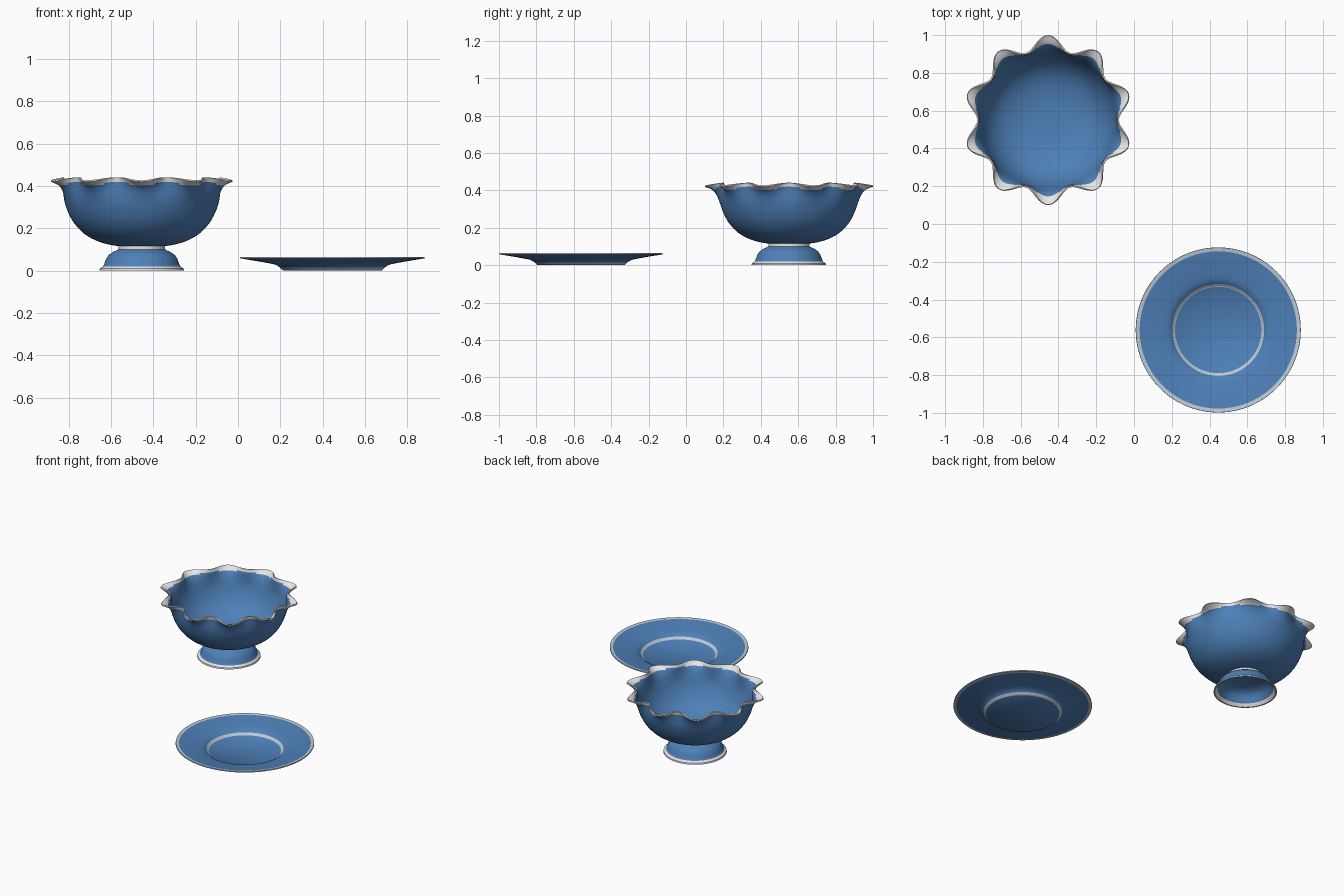
import bpy, bmesh, math
from mathutils import Vector

if "Cube" in bpy.data.objects:
    bpy.data.objects.remove(bpy.data.objects["Cube"])


def material(name, rgb):
    m = bpy.data.materials.new(name)
    m.diffuse_color = (*rgb, 1)
    m.use_nodes = True
    m.node_tree.nodes["Principled BSDF"].inputs["Base Color"].default_value = m.diffuse_color
    return m


BLUE = material("glaze_blue", (0.075, 0.215, 0.48))
WHITE = material("trim_white", (0.8, 0.8, 0.8))
PALE = material("trim_pale_blue", (0.5, 0.59, 0.68))


def smooth_profile(pts, n):
    """Catmull-Rom subdivision of (r, z, weight, colour) points."""
    out = []
    for i in range(len(pts) - 1):
        p = [Vector(pts[max(0, min(len(pts) - 1, i + k))][:3]) for k in (-1, 0, 1, 2)]
        for s in range(n):
            t = s / n
            v = 0.5 * (2 * p[1] + (p[2] - p[0]) * t
                       + (2 * p[0] - 5 * p[1] + 4 * p[2] - p[3]) * t * t
                       + (3 * p[1] - p[0] - 3 * p[2] + p[3]) * t ** 3)
            out.append((max(v.x, 0), v.y, max(v.z, 0), pts[i][3]))
    return out + [pts[-1]]


def revolve(name, pts, centre, trim, thickness=0, seg=160):
    """Lathe (r, z, ruffle weight, colour); colour applies to the next band."""
    bm = bmesh.new()
    rings = []
    for r, z, w, _ in pts:
        ring = []
        for j in range(seg):
            a = 2 * math.pi * j / seg
            wave = -math.cos(10 * a) * w          # ten lobes
            rr = r + 0.0375 * wave if r > 0 else 0
            ring.append(bm.verts.new((rr * math.cos(a), rr * math.sin(a), z - 0.01 * wave)))
        rings.append(ring)
    for i in range(len(rings) - 1):
        for j in range(seg):
            k = (j + 1) % seg
            f = bm.faces.new((rings[i][j], rings[i][k], rings[i + 1][k], rings[i + 1][j]))
            f.material_index = pts[i][3]
            # trim is narrower in the valleys between lobes
            first = pts[i][3] and not pts[i - 1][3]
            if first and pts[i][2] > 0 and math.cos(20 * math.pi * (j + 0.5) / seg) > 0:
                f.material_index = 0
    bmesh.ops.remove_doubles(bm, verts=bm.verts, dist=1e-5)
    me = bpy.data.meshes.new(name)
    bm.to_mesh(me)
    bm.free()
    me.materials.append(BLUE)
    me.materials.append(trim)
    ob = bpy.data.objects.new(name, me)
    ob.location = (*centre, 0)
    bpy.context.collection.objects.link(ob)
    bpy.ops.object.select_all(action='DESELECT')
    ob.select_set(True)
    bpy.context.view_layer.objects.active = ob
    if thickness:
        mod = ob.modifiers.new("wall", 'SOLIDIFY')
        mod.thickness = thickness
        mod.offset = -1
        bpy.ops.object.modifier_apply(modifier=mod.name)
    bpy.ops.object.shade_smooth_by_angle(angle=math.radians(40))
    return ob


BOWL = (-0.455, 0.55)
PLATE = (0.446, -0.561)

# Bowl body with ruffled white rim
bowl = [(0, .112, 0, 0), (.11, .116, 0, 0), (.2, .136, 0, 0), (.27, .173, 0, 0),
        (.32, .225, 0, 0), (.35, .28, 0, 0), (.367, .33, .03, 0), (.378, .375, .2, 0),
        (.39, .407, .5, 1), (.4125, .43, 1, 1)]
revolve("bowl_body", smooth_profile(bowl, 4), BOWL, WHITE, 0.008)

# Hollow pedestal foot with white base lip (inside and out) and white neck
foot = [(0, .092, 0, 0), (.09, .09, 0, 0), (.135, .078, 0, 0), (.154, .06, 0, 0),
        (.166, .037, 0, 0), (.175, .018, 0, 1), (.192, 0, 0, 1), (.2, 0, 0, 1),
        (.198, .01, 0, 1),
        (.183, .019, 0, 0), (.176, .035, 0, 0), (.168, .057, 0, 0), (.156, .074, 0, 0),
        (.137, .088, 0, 0), (.118, .096, 0, 0), (.11, .101, 0, 1), (.11, .12, 0, 1)]
revolve("bowl_foot", foot, BOWL, WHITE)

# Saucer with pale ring around the well and pale outer edge
plate = [(0, 0, 0, 0), (.231, 0, 0, 1), (.239, .006, 0, 1), (.248, .015, 0, 0),
         (.259, .023, 0, 0), (.272, .029, 0, 0), (.295, .034, 0, 0), (.35, .044, 0, 0),
         (.417, .055, 0, 1), (.437, .058, 0, 1)]
revolve("plate", plate, PLATE, PALE, 0.007)
